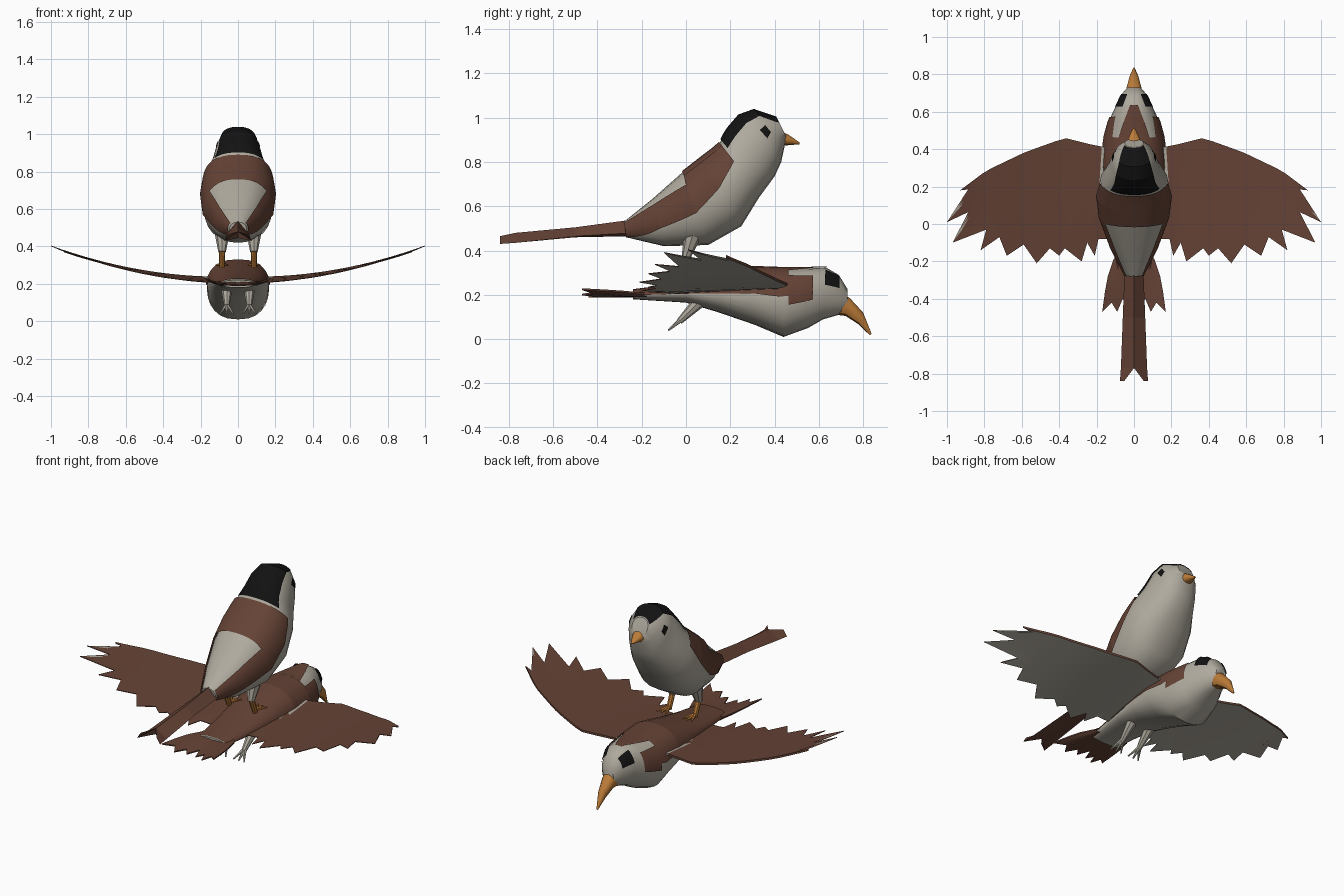
import bpy, bmesh
from math import sin, cos, radians, copysign
from mathutils import Vector

if "Cube" in bpy.data.objects:
    bpy.data.objects.remove(bpy.data.objects["Cube"], do_unlink=True)


def material(name, rgb):
    m = bpy.data.materials.new(name)
    m.use_nodes = True
    m.diffuse_color = (*rgb, 1)
    bsdf = m.node_tree.nodes["Principled BSDF"]
    bsdf.inputs["Base Color"].default_value = (*rgb, 1)
    bsdf.inputs["Roughness"].default_value = 0.9
    return m


BROWN = material("chestnut brown", (0.13, 0.055, 0.036))
CREAM = material("pale cream", (0.43, 0.40, 0.34))
BLACK = material("black", (0.006, 0.006, 0.006))
ORANGE = material("beak orange", (0.50, 0.20, 0.04))


def make(name, verts, faces, mats, rule=None, smooth=True):
    me = bpy.data.meshes.new(name)
    me.from_pydata([tuple(v) for v in verts], [], faces)
    ob = bpy.data.objects.new(name, me)
    bpy.context.collection.objects.link(ob)
    for m in mats:
        me.materials.append(m)
    if rule:
        for p in me.polygons:
            p.material_index = rule(p)
    if smooth:
        bpy.ops.object.select_all(action="DESELECT")
        ob.select_set(True)
        bpy.context.view_layer.objects.active = ob
        bpy.ops.object.shade_smooth_by_angle(angle=radians(40))
    return ob


# Point on a lofted body: rings are (back y, back z, belly y, belly z, half width)
def surface(rings, t, angle, lift=0.0):
    i = min(int(t), len(rings) - 2)
    by, bz, ly, lz, w = [a + (b - a) * (t - i) for a, b in zip(rings[i], rings[i + 1])]
    back, belly = Vector((0, by, bz)), Vector((0, ly, lz))
    half = (back - belly) / 2
    s, c = sin(radians(angle)), cos(radians(angle))
    x = copysign(abs(s) ** 0.8, s) * (w + lift)
    return (back + belly) / 2 + half * c * (1 + lift / half.length) + Vector((x, 0, 0))


def loft(name, rings, mat, n=24):
    count = len(rings)
    verts = [surface(rings, t, 360 * k / n) for t in range(count) for k in range(n)]
    faces = [(t * n + k, t * n + (k + 1) % n, (t + 1) * n + (k + 1) % n, (t + 1) * n + k)
             for t in range(count - 1) for k in range(n)]
    faces += [tuple(reversed(range(n))), tuple(range((count - 1) * n, count * n))]
    return make(name, verts, faces, [mat])


# Thin colour plate following a lofted body; rows are (t, first angle, last angle)
def patch(name, rings, rows, mat, side=1, lift=0.006, n=12, sub=4):
    verts, lines = [], 0
    for r0, r1 in zip(rows, rows[1:]):
        for j in range(sub + 1):
            t, a0, a1 = [a + (b - a) * j / sub for a, b in zip(r0, r1)]
            if side < 0:
                a0, a1 = -a1, -a0
            verts += [surface(rings, t, a0 + (a1 - a0) * k / n, lift) for k in range(n + 1)]
            lines += 1
    m = n + 1
    faces = [(i * m + k, i * m + k + 1, (i + 1) * m + k + 1, (i + 1) * m + k)
             for i in range(lines - 1) if (i + 1) % (sub + 1) for k in range(n)]
    return make(name, verts, faces, [mat])


def limb(name, a, b, r0, r1, mat, sides=8):
    a, b = Vector(a), Vector(b)
    bm = bmesh.new()
    bmesh.ops.create_cone(bm, cap_ends=True, segments=sides, radius1=r0, radius2=r1,
                          depth=(b - a).length)
    bm.transform((b - a).to_track_quat("Z", "Y").to_matrix().to_4x4())
    bmesh.ops.translate(bm, verts=bm.verts, vec=(a + b) / 2)
    me = bpy.data.meshes.new(name)
    bm.to_mesh(me)
    bm.free()
    me.materials.append(mat)
    ob = bpy.data.objects.new(name, me)
    bpy.context.collection.objects.link(ob)
    return ob


def along(path, u):
    u *= len(path) - 1
    i = min(int(u), len(path) - 2)
    return Vector(path[i]).lerp(Vector(path[i + 1]), u - i)


# Feathered sheet between a leading edge and a jagged trailing edge
def feathers(name, lead, trail, height, side, rule, thick=0.012, m=6):
    cols, verts, faces = len(trail), [], []
    for layer in (0, 1):
        for i, end in enumerate(trail):
            start = along(lead, i / (cols - 1))
            for j in range(m + 1):
                p = start.lerp(Vector(end), j / m)
                z = height(p.x, j / m) - layer * thick * (1 - 0.7 * j / m)
                verts.append((side * p.x, p.y, z))
    off, w = cols * (m + 1), m + 1
    for i in range(cols - 1):
        for j in range(m):
            q = (i * w + j, i * w + j + 1, (i + 1) * w + j + 1, (i + 1) * w + j)
            faces += [q, tuple(v + off for v in reversed(q))]
        for j in (0, m):
            a, b = i * w + j, (i + 1) * w + j
            rim = (a, b, b + off, a + off)
            faces.append(rim if j else rim[::-1])
    if side < 0:
        faces = [f[::-1] for f in faces]
    return make(name, verts, faces, [BROWN, CREAM], rule)


SIDES = (("left", 1), ("right", -1))

# Perched bird: body, back markings and head markings
perched = [(-0.28, 0.53, -0.27, 0.46, 0.045), (-0.15, 0.635, -0.10, 0.42, 0.12),
           (-0.02, 0.75, 0.10, 0.425, 0.18), (0.07, 0.82, 0.25, 0.51, 0.195),
           (0.15, 0.88, 0.33, 0.64, 0.18), (0.18, 0.94, 0.40, 0.735, 0.14),
           (0.24, 1.01, 0.43, 0.80, 0.12), (0.31, 1.035, 0.445, 0.87, 0.10),
           (0.41, 1.0, 0.455, 0.91, 0.05)]
loft("perched_body", perched, CREAM)
patch("perched_mantle", perched, [(2.05, -60, 60), (4.1, -60, 60)], BROWN)
patch("perched_crown", perched, [(4.3, -42, 48), (6, -45, 50), (7, -45, 50), (8, -65, 65)], BLACK)
loft("perched_beak", [(0.41, 0.945, 0.42, 0.875, 0.042), (0.46, 0.925, 0.455, 0.875, 0.032),
                      (0.513, 0.888, 0.513, 0.88, 0.004)], ORANGE, 10)
for label, s in SIDES:
    patch(label + "_folded_wing", perched,
          [(0, 45, 140), (1, 45, 104), (2, 50, 96), (2.06, 30, 95), (3, 30, 84), (4.1, 30, 73)],
          BROWN, s, 0.009)
    patch(label + "_perched_eye", perched, [(6.4, 78, 100), (6.9, 78, 98)], BLACK, s)
    limb(label + "_perched_thigh", (s * 0.085, 0.03, 0.47), (s * 0.085, 0.0, 0.37), 0.04, 0.02, CREAM)
    limb(label + "_perched_shank", (s * 0.085, 0.0, 0.39), (s * 0.085, 0.04, 0.29), 0.017, 0.015, ORANGE)
    for spread in (-0.03, 0, 0.03):
        limb(label + "_perched_toe", (s * 0.085, 0.04, 0.305), (s * 0.085 + spread, 0.11, 0.30),
             0.012, 0.005, ORANGE, 6)

# Perched bird: ridged, forked tail
tail_v, tail_f = [], []
for y, w, top, edge, low in ((-0.24, 0.05, 0.54, 0.48, 0.465), (-0.5, 0.06, 0.505, 0.465, 0.46),
                             (-0.77, 0.07, 0.48, 0.435, 0.445)):
    tail_v += [(-w, y, edge), (0, y, top), (w, y, edge), (0, y, low)]
for i in (0, 4):
    tail_f += [(i + k, i + 4 + k, i + 4 + (k + 1) % 4, i + (k + 1) % 4) for k in range(4)]
for x in (-0.075, 0.075):
    tail_v.append((x, -0.84, 0.43))
    tail_v.append((x * 0.7, -0.84, 0.465))
tail_f += [(8, 12, 13, 9), (8, 11, 12), (11, 9, 13, 12), (10, 9, 15, 14), (10, 14, 11), (11, 14, 15, 9)]
make("perched_tail", tail_v, [f[::-1] for f in tail_f], [BROWN], smooth=False)

# Flying bird: body, markings and hooked beak
flying = [(-0.24, 0.22, -0.24, 0.18, 0.09), (0.0, 0.25, 0.0, 0.165, 0.125),
          (0.15, 0.29, 0.15, 0.12, 0.15), (0.30, 0.325, 0.31, 0.065, 0.165),
          (0.44, 0.32, 0.44, 0.01, 0.165), (0.55, 0.32, 0.55, 0.05, 0.135),
          (0.63, 0.325, 0.62, 0.09, 0.10), (0.69, 0.29, 0.69, 0.11, 0.07),
          (0.73, 0.225, 0.73, 0.13, 0.035)]
loft("flying_body", flying, CREAM)
patch("flying_back", flying, [(0, -95, 95), (3, -85, 85), (4.2, -80, 80)], BROWN)
patch("flying_nape", flying, [(4.2, -25, 25), (6.1, -8, 8)], BROWN)
loft("flying_beak", [(0.68, 0.22, 0.68, 0.11, 0.05), (0.74, 0.185, 0.72, 0.105, 0.04),
                     (0.80, 0.12, 0.775, 0.07, 0.024), (0.838, 0.025, 0.83, 0.018, 0.004)], ORANGE, 10)

lead = [(0.10, 0.40), (0.23, 0.425), (0.37, 0.46), (0.58, 0.385), (0.79, 0.285), (0.93, 0.18)]
trail = [(0.10, -0.08), (0.19, -0.08), (0.21, -0.17), (0.25, -0.10), (0.28, -0.20), (0.37, -0.13),
         (0.40, -0.17), (0.45, -0.13), (0.52, -0.21), (0.59, -0.11), (0.68, -0.17), (0.72, -0.07),
         (0.82, -0.14), (0.79, -0.03), (0.97, -0.10), (0.83, 0.09), (1.0, 0.01), (0.84, 0.19),
         (0.93, 0.18)]
fan_lead = [(0, -0.16), (0.10, -0.18)]
fan_trail = [(0, -0.36), (0.03, -0.44), (0.06, -0.40), (0.09, -0.47), (0.12, -0.42), (0.17, -0.47),
             (0.155, -0.36), (0.14, -0.28), (0.11, -0.19)]


def wing_colour(p):
    shoulder = abs(p.center.x) < 0.17 and p.center.y > 0.2
    return 1 if p.normal.z < -0.05 or shoulder else 0


for label, s in SIDES:
    patch(label + "_cheek", flying, [(4.2, 40, 95), (5.3, 45, 95)], BROWN, s)
    patch(label + "_eye_mask", flying, [(6.0, 30, 72), (7.1, 25, 70)], BLACK, s)
    feathers(label + "_spread_wing", lead, trail,
             lambda x, u: 0.205 + 0.2 * x * x + 0.035 * (1 - u) * (1 - x), s, wing_colour)
    feathers(label + "_tail_fan", fan_lead, fan_trail,
             lambda x, u: 0.215 - 0.02 * u + 1.2 * x * x * u, s, lambda p: 0, 0.025)
    limb(label + "_flying_leg", (s * 0.06, 0.06, 0.17), (s * 0.06, -0.03, 0.08), 0.03, 0.014, CREAM)
    for spread in (-0.035, 0, 0.035):
        limb(label + "_flying_toe", (s * 0.06, -0.02, 0.09), (s * 0.06 + spread, -0.08, 0.04),
             0.011, 0.004, CREAM, 6)
